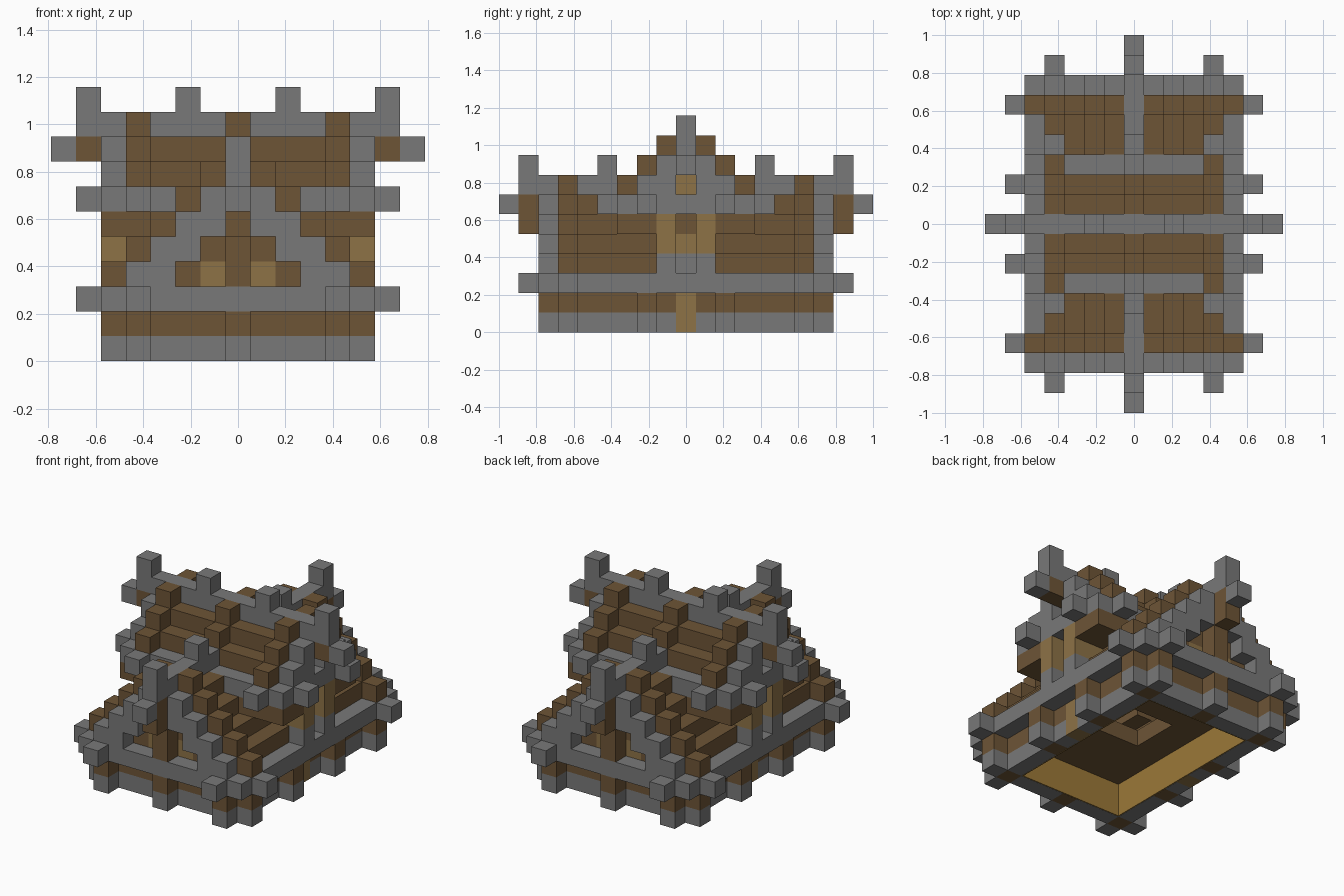
import bpy
import bmesh
from mathutils import Vector

cube = bpy.data.objects.get("Cube")
if cube:
    bpy.data.objects.remove(cube, do_unlink=True)

V = 2 / 19          # edge length of one block
cells = {}          # block position -> (part, colour)


def material(name, rgb):
    m = bpy.data.materials.new(name)
    m.use_nodes = True
    m.diffuse_color = (*rgb, 1)
    m.node_tree.nodes["Principled BSDF"].inputs["Base Color"].default_value = (*rgb, 1)
    return m


MATS = {
    "stone": material("grey stone", (0.19, 0.19, 0.19)),
    "wood": material("brown wood", (0.155, 0.09, 0.037)),
    "tan": material("tan wood", (0.27, 0.17, 0.062)),
    "gold": material("golden lining", (0.33, 0.19, 0.04)),
}


def span(v):
    """A single index, or an inclusive pair."""
    return range(v[0], v[1] + 1) if isinstance(v, tuple) else (v,)


def put(part, colour, xs, ys, zs):
    """Fill blocks in one quarter and mirror them to the other three."""
    for x in span(xs):
        for y in span(ys):
            for z in span(zs):
                for sx in (1, -1):
                    for sy in (1, -1):
                        cells[x * sx, y * sy, z] = (part, colour)


def clear(xs, ys, z):
    for x in range(-xs, xs + 1):
        for y in range(-ys, ys + 1):
            cells.pop((x, y, z), None)


# Base walls: stone course, wood course, and the floor above them
for z, colour in ((0, "stone"), (1, "wood")):
    put("base_wall", colour, (0, 4), 6, z)
    put("base_wall", colour, 4, (0, 6), z)
    for x, y in ((4, 7), (0, 7), (5, 6), (5, 2)):
        put("base_post", colour, x, y, z)
for x, y in ((4, 6), (4, 2), (0, 6)):
    put("base_wall", "wood", x, y, 0)
put("door", "tan", 4, 0, (0, 1))
put("floor", "wood", (0, 4), (0, 6), 2)
clear(1, 1, 2)

# Lower eave ring with corner blocks
put("lower_eave", "stone", 5, (0, 7), 2)
put("lower_eave", "stone", (0, 5), 7, 2)
put("lower_eave", "stone", 6, 6, 2)
put("lower_eave", "stone", 4, 8, 2)

# Cross roof running front to back: two-block steps, rafters and end frames
for x in range(1, 5):
    put("cross_roof", "wood", x, (2, 6), (6 - x, 7 - x))
    put("cross_gable_frame", "stone", x, 7, (6 - x, 7 - x))
for x in range(1, 6):
    put("cross_rafter", "wood", x, 6, 8 - x)

# Cross gable panel, windows and centre post
for z in (3, 4, 5):
    put("cross_gable_panel", "wood", (0, 5 - z), 6, z)
put("cross_gable_window", "tan", 1, 6, 3)
put("cross_gable_post", "wood", 0, 7, (3, 6))
put("cross_gable_post", "wood", 0, 8, (5, 6))

# Main walls, end porch posts and windows
put("main_beam", "wood", (0, 5), 3, 5)
put("main_beam", "wood", 5, 2, 5)
put("porch_post", "stone", 5, 1, 3)
put("porch_post", "tan", 5, 1, (4, 5))
put("end_wall", "wood", 4, (0, 2), 5)
put("end_wall", "tan", 4, (0, 1), 4)
put("end_wall", "stone", 4, (0, 1), 3)

# Main roof running left to right
for y in range(1, 4):
    colour = "stone" if y == 3 else "wood"
    put("main_roof", colour, (0, 4), y, 9 - y)
    if y < 3:
        put("main_roof", "wood", (0, 4), y, 8 - y)
        put("main_gable_frame", "stone", 5, y, (8 - y, 9 - y))
    put("main_rafter", "wood", 4, y, 10 - y)
put("main_gable_frame", "stone", 5, (0, 3), 6)
put("main_gable_frame", "stone", 6, 2, 6)
put("main_rafter", "stone", 4, 4, 6)
put("main_rafter", "wood", 0, 1, 9)
put("main_rafter", "wood", 0, 2, 8)
put("main_gable_window", "tan", 4, 0, 7)
put("main_gable_panel", "wood", (4, 6), 0, 8)

# Ridges with upright finials and projecting ends
put("main_ridge", "stone", (0, 6), 0, 9)
put("main_ridge", "stone", 7, 0, 8)
put("cross_ridge", "stone", 0, (3, 8), 7)
put("cross_ridge", "stone", 0, 9, 6)
for i in (2, 6):
    put("main_finial", "stone", i, 0, 10)
for i in (4, 8):
    put("cross_finial", "stone", 0, i, 8)

# One mesh per part, keeping only the faces that meet open space
AXES = [Vector(a) * s for a in ((1, 0, 0), (0, 1, 0), (0, 0, 1)) for s in (1, -1)]
for part in sorted({p for p, c in cells.values()}):
    bm = bmesh.new()
    own = [(pos, c) for pos, (p, c) in cells.items() if p == part]
    colours = sorted({c for pos, c in own})
    for pos, colour in own:
        centre = Vector(pos) + Vector((0, 0, 0.5))
        for n in AXES:
            if tuple(int(a + b) for a, b in zip(pos, n)) in cells:
                continue
            u = Vector((n.y, n.z, n.x))
            w = n.cross(u)
            corners = [centre + (n + u * a + w * b) / 2
                       for a, b in ((-1, -1), (1, -1), (1, 1), (-1, 1))]
            face = bm.faces.new([bm.verts.new(c * V) for c in corners])
            face.material_index = colours.index(colour)
    bmesh.ops.remove_doubles(bm, verts=bm.verts, dist=0.001)
    mesh = bpy.data.meshes.new(part)
    bm.to_mesh(mesh)
    bm.free()
    for c in colours:
        mesh.materials.append(MATS[c])
    bpy.context.collection.objects.link(bpy.data.objects.new(part, mesh))

# Golden lining plates on the inside of the base walls
for s in (1, -1):
    for name, loc, size in (("side_lining", (3.46 * s, 0, 1), (0.06, 10.9, 2)),
                            ("end_lining", (0, 5.46 * s, 1), (6.9, 0.06, 2))):
        bpy.ops.mesh.primitive_cube_add(size=1, location=Vector(loc) * V)
        plate = bpy.context.object
        plate.name = name
        plate.scale = Vector(size) * V
        plate.data.materials.append(MATS["gold"])
